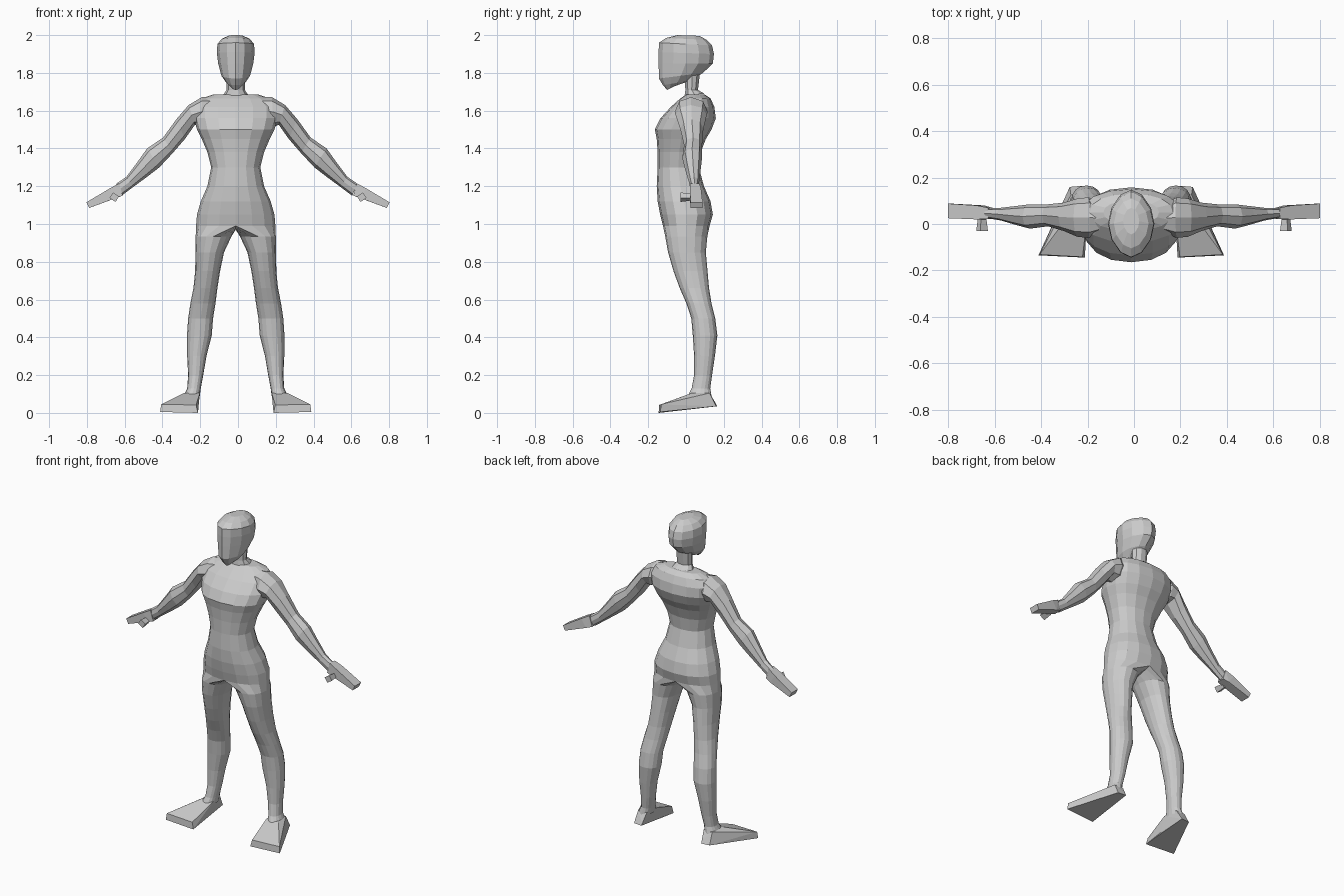
import bpy, bmesh, math
from mathutils import Vector

CX = -0.012  # body centre line


def finish(bm, name, mirror=False, x=CX):
    bmesh.ops.recalc_face_normals(bm, faces=bm.faces)
    me = bpy.data.meshes.new(name)
    bm.to_mesh(me)
    bm.free()
    ob = bpy.data.objects.new(name, me)
    ob.location.x = x
    bpy.context.collection.objects.link(ob)
    if mirror:
        ob.modifiers.new("mirror", 'MIRROR').use_mirror_merge = False
    return ob


def add_loop(bm, ring, n, p, start=0.0, side=1):
    """Superellipse ring of n sides; side -1 puts it on the left."""
    c, u, v = ring
    loop = []
    for i in range(n):
        a = start + 2 * math.pi * i / n
        f = lambda t: math.copysign(abs(t) ** (2 / p), t) if abs(t) > 1e-6 else 0
        q = c + u * f(math.cos(a)) + v * f(math.sin(a))
        loop.append(bm.verts.new((q.x * side, q.y, q.z)))
    return loop


def bridge(bm, loops):
    for a, b in zip(loops, loops[1:]):
        n = len(a)
        for i in range(n):
            j = (i + 1) % n
            bm.faces.new((a[i], a[j], b[j], b[i]))


def loft(name, rings, n, p=2.0, caps=(False, False), mirror=False, x=CX):
    bm = bmesh.new()
    loops = [add_loop(bm, r, n, p) for r in rings]
    bridge(bm, loops)
    if caps[0]:
        bm.faces.new(loops[0])
    if caps[1]:
        bm.faces.new(loops[-1])
    return finish(bm, name, mirror, x)


def level(x0, x1, yf, yb, zf, zb):
    """Ring spanning x0..x1 and front to back, optionally tilted."""
    c = Vector(((x0 + x1) / 2, (yf + yb) / 2, (zf + zb) / 2))
    return c, Vector(((x1 - x0) / 2, 0, 0)), Vector((0, (yb - yf) / 2, (zb - zf) / 2))


def limb(tx, tz, bx, bz, yf, yb):
    """Arm ring between an upper and a lower outline point."""
    c = Vector(((tx + bx) / 2, (yf + yb) / 2, (tz + bz) / 2))
    return c, Vector(((tx - bx) / 2, 0, (tz - bz) / 2)), Vector((0, (yb - yf) / 2, 0))


def hull(name, pts, x=CX):
    bm = bmesh.new()
    vs = [bm.verts.new(q) for q in pts]
    bmesh.ops.convex_hull(bm, input=vs)
    bmesh.ops.dissolve_limit(bm, angle_limit=0.05, verts=bm.verts, edges=bm.edges)
    return finish(bm, name, True, x)


# Torso: z, half width, front y, back y
torso = [(1.685, .12, .0, .10), (1.665, .18, -.03, .13), (1.62, .222, -.08, .15),
         (1.56, .222, -.135, .158), (1.5, .205, -.165, .135), (1.45, .18, -.155, .105),
         (1.38, .15, -.15, .078), (1.3, .13, -.15, .068), (1.2, .15, -.155, .095),
         (1.12, .185, -.15, .13), (1.05, .205, -.137, .142), (.99, .21, -.122, .125)]
# Legs: z, inner x, outer x, front y, back y
leg = [(.935, .022, .212, -.11, .113), (.85, .062, .213, -.095, .105),
       (.75, .083, .215, -.066, .114), (.66, .097, .224, -.033, .122), (.58, .107, .24, .002, .135),
       (.5, .12, .252, .028, .155), (.41, .127, .258, .036, .166), (.3, .155, .257, .043, .153),
       (.2, .172, .252, .043, .138), (.13, .185, .257, .03, .128), (.09, .19, .275, .01, .135)]
bm = bmesh.new()
trunk = [add_loop(bm, level(-w, w, f, b, z, z), 16, 2.2) for z, w, f, b in torso]
bridge(bm, trunk)
bm.faces.new(trunk[0])
hip = trunk[-1]
# Crotch arch shared by both legs, from back to front
crotch = [bm.verts.new((0, .125 - .247 * i / 8, .99 - .02 * math.sin(math.pi * i / 8)))
          for i in range(1, 8)]
right = [hip[(12 + i) % 16] for i in range(9)] + crotch
left = [hip[(12 - i) % 16] for i in range(9)] + crotch
for top, side in ((right, 1), (left, -1)):
    bridge(bm, [top] + [add_loop(bm, level(a, b, f, k, z, z), 16, 2.15, -math.pi / 2, side)
                        for z, a, b, f, k in leg])
finish(bm, "torso_and_legs")

# Neck
neck = [(.065, -.01, .1, 1.68, 1.69), (.048, -.005, .065, 1.71, 1.71), (.05, -.01, .075, 1.78, 1.79)]
loft("neck", [level(-w, w, f, b, zf, zb) for w, f, b, zf, zb in neck], 10)

# Head: half width, front y, back y, front z, back z
head = [(.02, -.10, -.05, 1.71, 1.735), (.05, -.122, .03, 1.735, 1.76),
        (.076, -.143, .09, 1.77, 1.80), (.093, -.145, .142, 1.85, 1.85),
        (.100, -.145, .148, 1.91, 1.90), (.097, -.143, .138, 1.96, 1.945),
        (.075, -.105, .11, 1.985, 1.975), (.035, -.045, .07, 2.0, 1.996)]
loft("head", [level(-w, w, f, b, zf, zb) for w, f, b, zf, zb in head], 12, 1.8, (True, True))

# Feet: flared wedge with a narrow heel
hull("foot", [(.20, -.145, 0), (.40, -.135, .005), (.21, -.142, .042), (.395, -.132, .045),
              (.21, .165, .035), (.265, .16, .035), (.215, .155, .055), (.255, .15, .055),
              (.19, .03, .105), (.275, .03, .105), (.20, .125, .105), (.26, .125, .105),
              (.20, -.01, .02), (.325, .01, .022)])

# Arms: upper x z, lower x z, front y, back y
arm = [(.12, 1.672, .15, 1.53, -.035, .085), (.185, 1.672, .195, 1.515, -.06, .115),
       (.255, 1.63, .222, 1.525, -.055, .11),
       (.32, 1.555, .275, 1.45, -.03, .092), (.39, 1.458, .34, 1.375, -.01, .085),
       (.475, 1.40, .41, 1.30, -.02, .085), (.525, 1.33, .475, 1.25, -.005, .078),
       (.585, 1.25, .55, 1.195, .015, .07), (.64, 1.212, .61, 1.15, .025, .068)]
loft("arm", [limb(*r) for r in arm], 8, 2.1, mirror=True, x=-.006)

# Hands: flat mitten slab
outline = [(.63, 1.215), (.61, 1.15), (.68, 1.188), (.645, 1.138), (.802, 1.115), (.788, 1.085)]
spans = [(.022, .07)] * 2 + [(.02, .08)] * 2 + [(.025, .088)] * 2
hull("hand", [(x, y, z) for (x, z), s in zip(outline, spans) for y in s], 0)

# Thumbs: short peg pointing forward
hull("thumb", [(.655 + dx * k, y, 1.142 + dz * k) for y, k in ((.03, .8), (-.03, 1.15))
               for dx, dz in ((-.022, .004), (-.006, -.022), (.022, -.004), (.006, .022))], 0)
